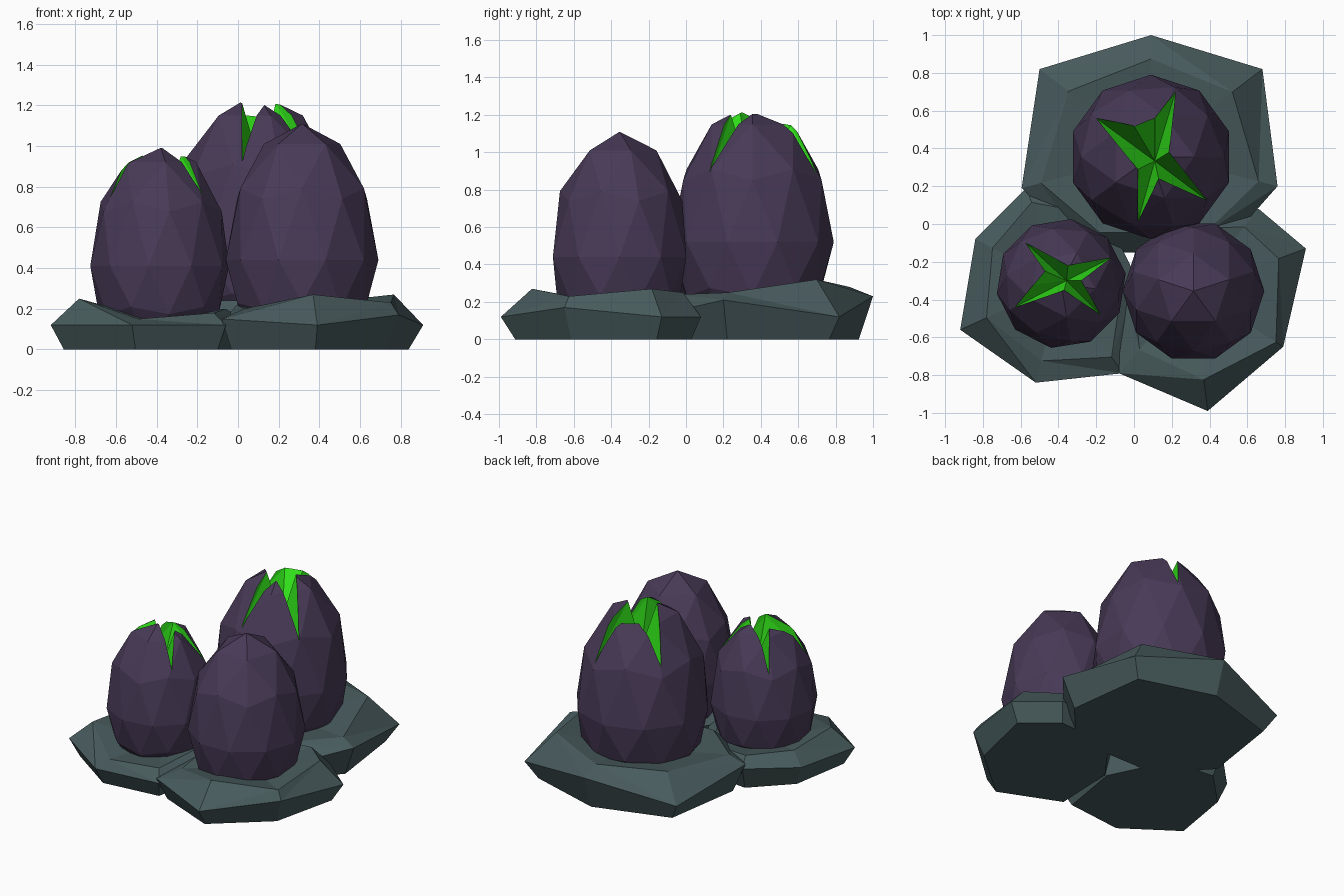
import bpy, bmesh, math
from mathutils import Matrix

if "Cube" in bpy.data.objects:
    bpy.data.objects.remove(bpy.data.objects["Cube"])


def material(name, rgb):
    m = bpy.data.materials.new(name)
    m.diffuse_color = (*rgb, 1)
    m.use_nodes = True
    m.node_tree.nodes["Principled BSDF"].inputs["Base Color"].default_value = m.diffuse_color
    return m


STONE = material("stone", (0.065, 0.105, 0.11))
SHELL = material("shell", (0.065, 0.042, 0.095))
GLOW = material("glow", (0.03, 0.75, 0.01))


def make_object(name, bm, mats):
    bmesh.ops.recalc_face_normals(bm, faces=bm.faces)
    me = bpy.data.meshes.new(name)
    bm.to_mesh(me)
    bm.free()
    for m in mats:
        me.materials.append(m)
    ob = bpy.data.objects.new(name, me)
    bpy.context.collection.objects.link(ob)
    return ob


def rock(name, cx, cy, cz, rim):
    """Rock slab; rim rows are x, y, z of the widest edge, then scale and z of the top edge."""
    bm = bmesh.new()

    def ring(k, z):
        return [bm.verts.new((cx + (p[0] - cx) * k(p), cy + (p[1] - cy) * k(p), z(p))) for p in rim]

    low = ring(lambda p: 0.88, lambda p: 0)
    mid = ring(lambda p: 1, lambda p: p[2])
    top = ring(lambda p: p[3], lambda p: p[4])
    hub = bm.verts.new((cx, cy, cz))
    bm.faces.new(low)
    for i in range(len(rim)):
        j = (i + 1) % len(rim)
        bm.faces.new((low[i], low[j], mid[j], mid[i]))
        bm.faces.new((mid[i], mid[j], top[j]))
        bm.faces.new((mid[i], top[j], top[i]))
        bm.faces.new((top[i], top[j], hub))
    return make_object(name, bm, [STONE])


def egg(name, cx, cy, cz, r, up, down, turn):
    """Faceted egg: a sphere stretched differently above and below its widest level."""
    bm = bmesh.new()
    bmesh.ops.create_icosphere(bm, subdivisions=2, radius=1,
                               matrix=Matrix.Rotation(math.radians(turn), 4, 'Z'))
    for v in bm.verts:
        x, y, z = v.co
        v.co = (cx + x * r, cy + y * r, max(0.02, cz + z * (up if z > 0 else down)))
    return make_object(name, bm, [SHELL, GLOW])


def crack(ob, cx, cy, cz, r, up, heart, outline):
    """Cut a star-shaped opening with sloping glowing walls into the top of an egg."""
    bm = bmesh.new()
    hub = bm.verts.new(heart)
    rim, lid = [], []
    for x, y in outline:
        d = min(1, math.hypot(x - cx, y - cy) / r)
        rim.append(bm.verts.new((x, y, cz + up * math.sqrt(1 - d * d) - 0.03)))
        lid.append(bm.verts.new((x, y, 2)))
    bm.faces.new(lid)
    for i in range(len(rim)):
        j = (i + 1) % len(rim)
        bm.faces.new((hub, rim[i], rim[j]))
        bm.faces.new((rim[i], rim[j], lid[j], lid[i]))
    for f in bm.faces:
        f.material_index = 1
    cutter = make_object("crack_cutter", bm, [SHELL, GLOW])
    cutter.hide_render = True
    mod = ob.modifiers.new("crack", 'BOOLEAN')
    mod.operation = 'DIFFERENCE'
    mod.solver = 'EXACT'
    mod.object = cutter
    bpy.context.view_layer.objects.active = ob
    bpy.ops.object.modifier_apply(modifier=mod.name)
    bpy.data.objects.remove(cutter)


# Rock bases
rock("back_rock", 0.09, 0.37, 0.2, [
    (0.09, 1.0, 0.23, 0.8, 0.28), (0.68, 0.82, 0.12, 0.73, 0.32), (0.76, 0.2, 0.21, 0.85, 0.25),
    (0.45, -0.15, 0.13, 0.8, 0.24), (-0.25, -0.15, 0.13, 0.8, 0.24),
    (-0.595, 0.19, 0.2, 0.85, 0.25), (-0.5, 0.82, 0.12, 0.74, 0.28)])
rock("left_rock", -0.385, -0.315, 0.14, [
    (-0.92, -0.56, 0.12, 0.74, 0.25), (-0.84, -0.08, 0.14, 0.8, 0.22), (-0.57, 0.19, 0.16, 0.85, 0.22),
    (-0.2, 0.15, 0.15, 0.8, 0.2), (0.02, -0.3, 0.15, 0.8, 0.2),
    (-0.06, -0.79, 0.12, 0.82, 0.18), (-0.52, -0.84, 0.12, 0.78, 0.15)])
rock("right_rock", 0.31, -0.35, 0.18, [
    (0.91, -0.13, 0.12, 0.76, 0.27), (0.66, 0.08, 0.12, 0.78, 0.25), (0.2, 0.05, 0.14, 0.8, 0.24),
    (-0.06, -0.3, 0.16, 0.85, 0.22), (-0.08, -0.79, 0.15, 0.72, 0.2),
    (0.39, -0.99, 0.12, 0.74, 0.27), (0.79, -0.65, 0.17, 0.92, 0.23)])

# Eggs
back = egg("back_egg", 0.09, 0.355, 0.52, 0.435, 0.74, 0.55, 0)
left = egg("left_egg", -0.385, -0.315, 0.41, 0.345, 0.6, 0.45, -9)
egg("right_egg", 0.315, -0.355, 0.44, 0.375, 0.67, 0.47, 18)

# Star-shaped openings
crack(back, 0.09, 0.355, 0.52, 0.435, 0.74, (0.11, 0.333, 0.9), [
    (-0.2, 0.56), (0.0, 0.52), (0.11, 0.56), (0.22, 0.70), (0.185, 0.38),
    (0.385, 0.127), (0.13, 0.24), (0.02, 0.01), (0.02, 0.29)])
crack(left, -0.385, -0.315, 0.41, 0.345, 0.6, (-0.357, -0.30, 0.74), [
    (-0.574, -0.1), (-0.35, -0.22), (-0.124, -0.18), (-0.28, -0.30),
    (-0.177, -0.48), (-0.37, -0.35), (-0.63, -0.44), (-0.53, -0.32), (-0.47, -0.25)])
